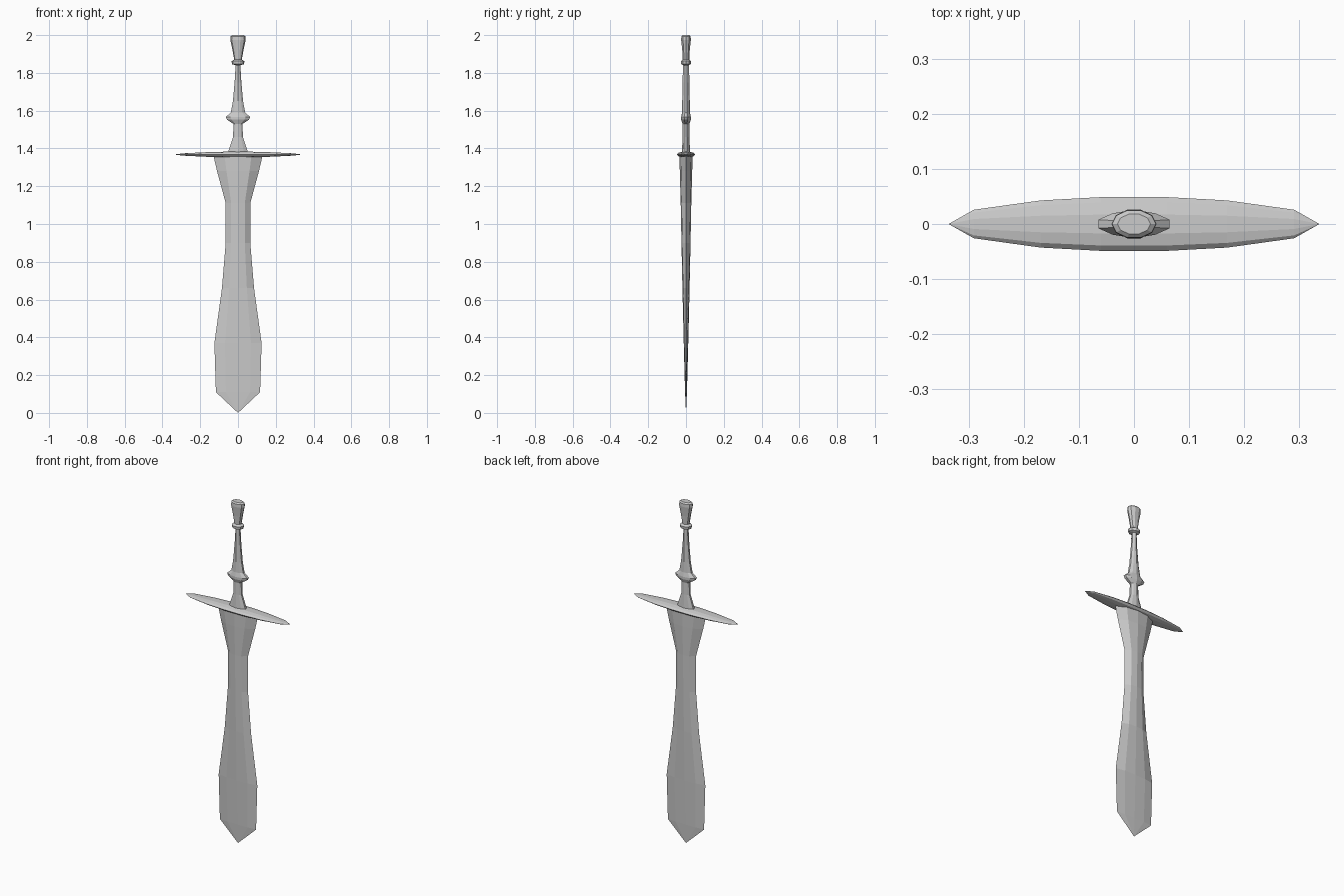
import bpy, bmesh
from math import cos, sin, pi
from mathutils import Vector

if "Cube" in bpy.data.objects:
    bpy.data.objects.remove(bpy.data.objects["Cube"])


def loft(name, section, stations, place):
    """Skin a unit cross-section through (position, half_a, half_b) stations; zero size = point."""
    bm = bmesh.new()
    rings = []
    for t, a, b in stations:
        if a == 0 and b == 0:
            rings.append([bm.verts.new(place(t, 0, 0))])
        else:
            rings.append([bm.verts.new(place(t, u * a, v * b)) for u, v in section])
    n = len(section)
    for lo, hi in zip(rings, rings[1:]):
        for i in range(n):
            j = (i + 1) % n
            if len(lo) == 1:
                bm.faces.new((lo[0], hi[j], hi[i]))
            elif len(hi) == 1:
                bm.faces.new((lo[i], lo[j], hi[0]))
            else:
                bm.faces.new((lo[i], lo[j], hi[j], hi[i]))
    for ring in (rings[0], rings[-1]):
        if len(ring) > 1:
            bm.faces.new(ring)
    bmesh.ops.recalc_face_normals(bm, faces=bm.faces)
    mesh = bpy.data.meshes.new(name)
    bm.to_mesh(mesh)
    bm.free()
    obj = bpy.data.objects.new(name, mesh)
    bpy.context.collection.objects.link(obj)
    return obj


def upright(t, a, b):
    return Vector((a, b, t))


def sideways(t, a, b):
    return Vector((t, a, 1.368 + b))


# Blade: leaf shape with a waist, thickening towards the guard
blade_section = [(1, 0), (0.55, 0.8), (0, 1), (-0.55, 0.8),
                 (-1, 0), (-0.55, -0.8), (0, -1), (0.55, -0.8)]
loft("blade", blade_section, [
    (0, 0, 0), (0.11, 0.117, 0.005), (0.37, 0.125, 0.012),
    (0.66, 0.085, 0.019), (0.90, 0.065, 0.024), (1.11, 0.065, 0.028),
    (1.28, 0.111, 0.033), (1.362, 0.130, 0.034)], upright)

# Crossguard: long flattened spindle running along x
guard_section = [(1, 0), (0.8, 0.65), (0.35, 1), (-0.35, 1), (-0.8, 0.65),
                 (-1, 0), (-0.8, -0.65), (-0.35, -1), (0.35, -1), (0.8, -0.65)]
half = [(0.338, 0, 0), (0.292, 0.026, 0.006), (0.17, 0.043, 0.012), (0.06, 0.049, 0.015)]
loft("crossguard", guard_section,
     [(-x, y, z) for x, y, z in half] + half[::-1], sideways)

# Grip: flared foot, pointed collar, long taper
grip_section = [(1, 0.3), (0.6, 0.75), (0, 1), (-0.6, 0.75), (-1, 0.3),
                (-1, -0.3), (-0.6, -0.75), (0, -1), (0.6, -0.75), (1, -0.3)]
loft("grip", grip_section, [
    (1.37, 0.056, 0.022), (1.46, 0.026, 0.018), (1.53, 0.024, 0.018),
    (1.552, 0.058, 0.026), (1.566, 0.065, 0.026), (1.59, 0.038, 0.021),
    (1.65, 0.027, 0.020), (1.75, 0.018, 0.018), (1.85, 0.012, 0.016)], upright)

# Pommel: small ring below a flared cap
pommel_section = [(cos(i * pi / 5), sin(i * pi / 5)) for i in range(10)]
loft("pommel", pommel_section, [
    (1.840, 0.012, 0.014), (1.846, 0.032, 0.027), (1.862, 0.034, 0.029),
    (1.870, 0.020, 0.018), (1.92, 0.029, 0.021), (1.975, 0.041, 0.027),
    (1.993, 0.040, 0.026), (2.0, 0.030, 0.019)], upright)
